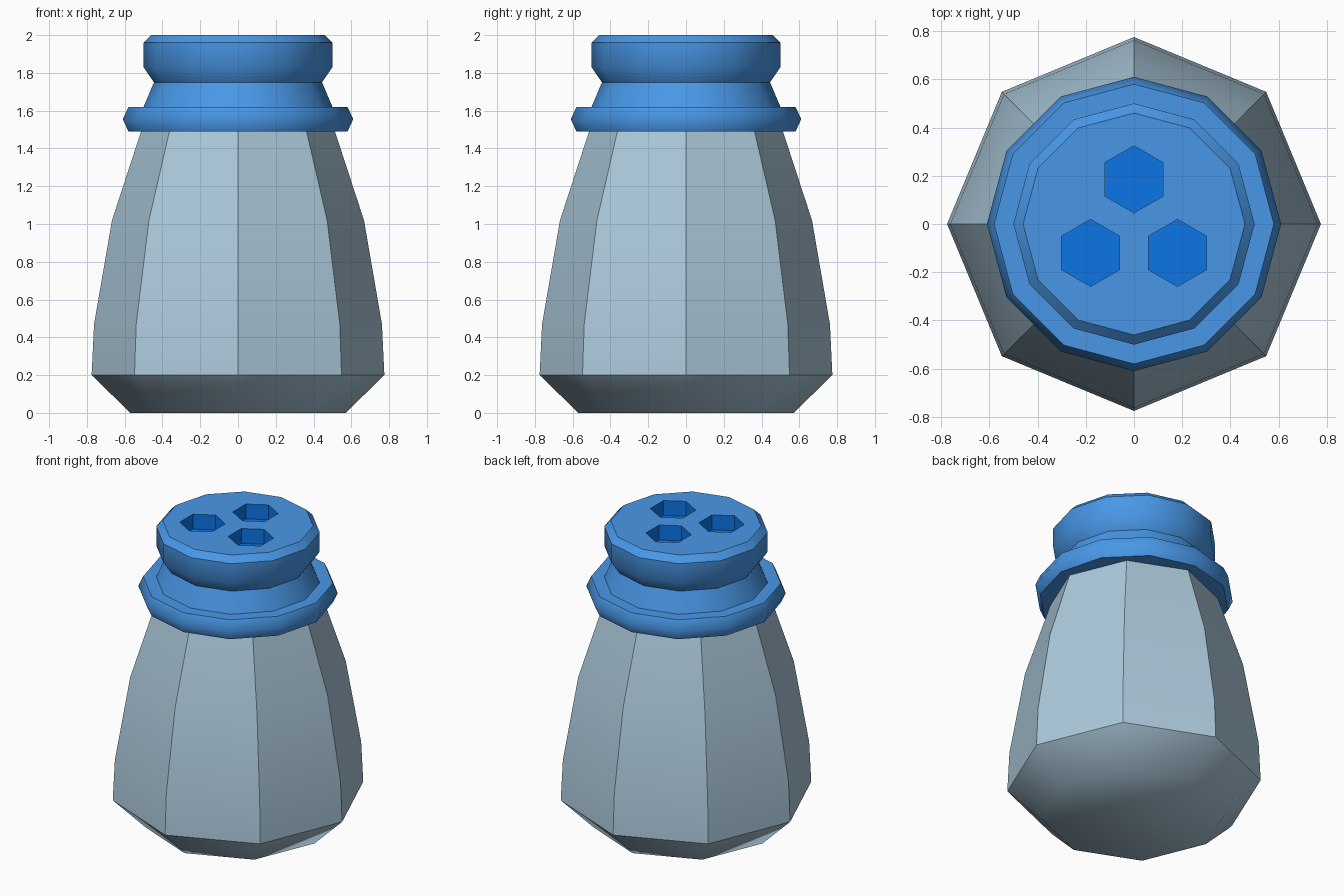
import bpy, bmesh, math
from mathutils import Vector

if "Cube" in bpy.data.objects:
    bpy.data.objects.remove(bpy.data.objects["Cube"])


def material(name, rgb):
    m = bpy.data.materials.new(name)
    lin = [(c / 255 / 12.92) if c / 255 < 0.04045 else ((c / 255 + 0.055) / 1.055) ** 2.4 for c in rgb]
    m.diffuse_color = (*lin, 1)
    m.use_nodes = True
    m.node_tree.nodes["Principled BSDF"].inputs["Base Color"].default_value = m.diffuse_color
    return m


GLASS = material("pale blue glass", (172, 201, 219))
CAP = material("blue cap", (73, 152, 232))
HOLE = material("deep blue hole", (12, 117, 230))


def ring(bm, n, r, z, cx=0, cy=0, start=0.0):
    return [bm.verts.new((cx + r * math.cos(start + math.tau * i / n),
                          cy + r * math.sin(start + math.tau * i / n), z)) for i in range(n)]


def bridge(bm, a, b):
    """Smooth wall of quads from ring a up to ring b."""
    n = len(a)
    faces = [bm.faces.new((a[i], a[(i + 1) % n], b[(i + 1) % n], b[i])) for i in range(n)]
    for f in faces:
        f.smooth = True
    return faces


def sharpen_ring(bm, vs):
    for i in range(len(vs)):
        bm.edges.get((vs[i - 1], vs[i])).smooth = False


def finish(bm, name, mats):
    me = bpy.data.meshes.new(name)
    bm.to_mesh(me)
    bm.free()
    for m in mats:
        me.materials.append(m)
    ob = bpy.data.objects.new(name, me)
    bpy.context.collection.objects.link(ob)
    return ob


# Eight-sided jar: soft rounded foot, crisp vertical corners
bm = bmesh.new()
body = [(0.57, 0), (0.775, 0.2), (0.762, 0.47), (0.667, 1.02), (0.51, 1.5)]
rings = [ring(bm, 8, r, z) for r, z in body]
for a, b in zip(rings, rings[1:]):
    bridge(bm, a, b)
bm.faces.new(rings[0][::-1]).smooth = True
bm.faces.new(rings[-1])
sharpen_ring(bm, rings[1])
for a, b in zip(rings[1:], rings[2:]):
    for u, v in zip(a, b):
        bm.edges.get((u, v)).smooth = False
finish(bm, "jar_body", [GLASS])

# Twelve-sided cap: (radius, height, crisp edge)
bm = bmesh.new()
cap = [(0.58, 1.49, True), (0.61, 1.555, False), (0.58, 1.62, True), (0.50, 1.62, True),
       (0.445, 1.75, True), (0.50, 1.83, False), (0.50, 1.96, True), (0.46, 2.0, True)]
rings = [ring(bm, 12, r, z) for r, z, s in cap]
for a, b in zip(rings, rings[1:]):
    bridge(bm, a, b)
for vs, (r, z, s) in zip(rings, cap):
    if s:
        sharpen_ring(bm, vs)
bm.faces.new(rings[0][::-1])

# Three hexagonal shaker holes sunk into the top
edges = [bm.edges.get((rings[-1][i - 1], rings[-1][i])) for i in range(12)]
for cx, cy in [(0, 0.185), (-0.18, -0.12), (0.18, -0.12)]:
    rim = ring(bm, 6, 0.139, 2.0, cx, cy, math.pi / 6)
    floor = ring(bm, 6, 0.139, 1.9, cx, cy, math.pi / 6)
    for f in bridge(bm, floor[::-1], rim[::-1]):
        f.smooth = False
        f.material_index = 1
    bm.faces.new(floor).material_index = 1
    edges += [bm.edges.get((rim[i - 1], rim[i])) for i in range(6)]

# Flat top surface around the holes
res = bmesh.ops.triangle_fill(bm, edges=edges, use_beauty=True, normal=Vector((0, 0, 1)))
for f in [g for g in res["geom"] if isinstance(g, bmesh.types.BMFace)]:
    f.smooth = False
    f.normal_update()
    if f.normal.z < 0:
        f.normal_flip()
finish(bm, "shaker_cap", [CAP, HOLE])
